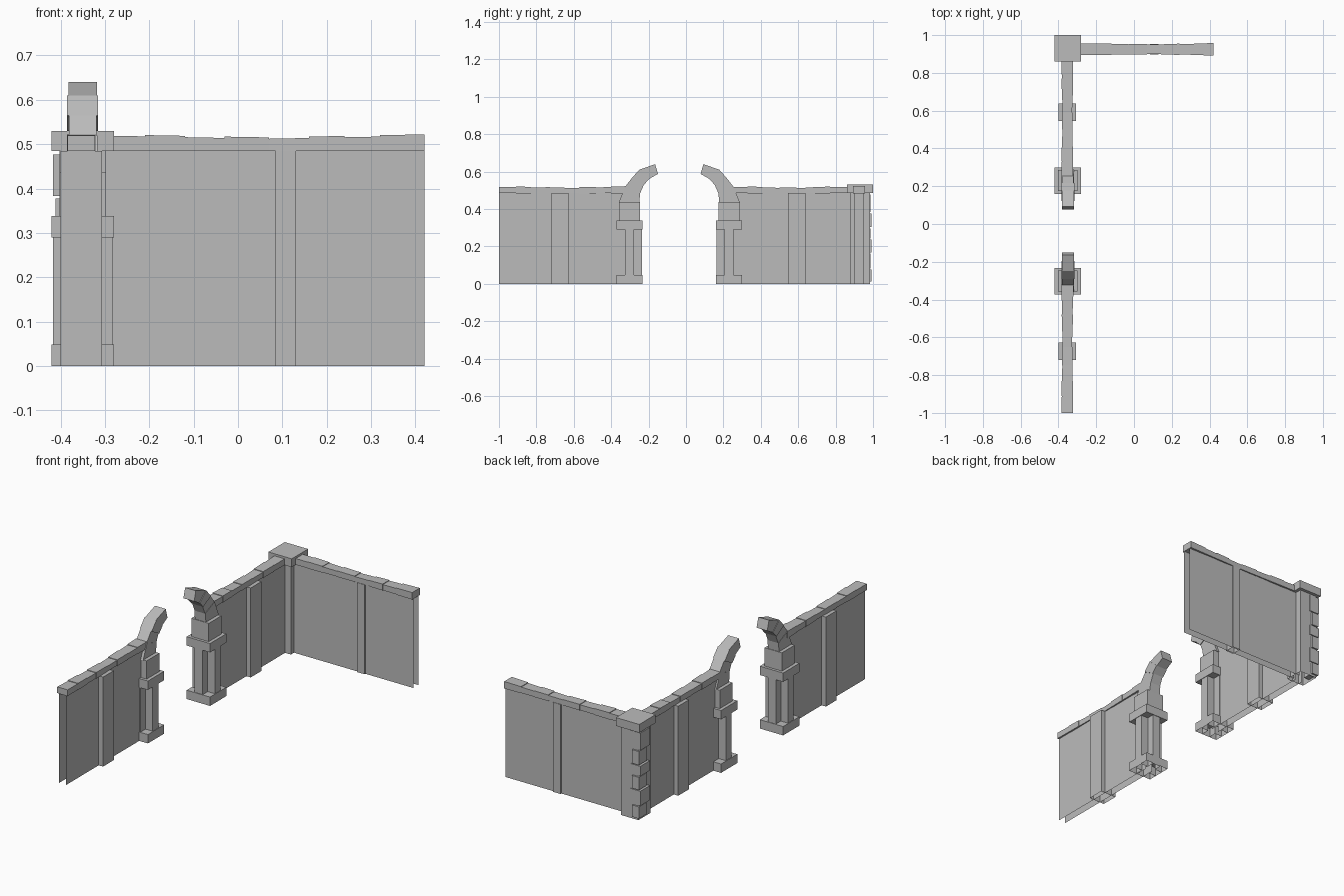
import bpy, bmesh, math
from mathutils import Vector

if "Cube" in bpy.data.objects:
    bpy.data.objects.remove(bpy.data.objects["Cube"], do_unlink=True)

STONE = (0.5, 0.5, 0.5, 1.0)
stone = bpy.data.materials.new("grey_stone")
stone.use_nodes = True
stone.diffuse_color = STONE
stone.node_tree.nodes["Principled BSDF"].inputs["Base Color"].default_value = STONE

LINE_X = -0.353      # centre line of the side walls
BACK_Y = 0.925       # centre line of the back wall
MIDDLE = -0.036      # mirror plane of the gateway
WALL_TOP = 0.485


def finish(name, bm):
    bmesh.ops.recalc_face_normals(bm, faces=bm.faces)
    mesh = bpy.data.meshes.new(name)
    bm.to_mesh(mesh)
    bm.free()
    mesh.materials.append(stone)
    obj = bpy.data.objects.new(name, mesh)
    bpy.context.collection.objects.link(obj)
    return obj


def loft(name, lower, upper, open_bottom=False):
    """Solid between two matching rings of points."""
    bm = bmesh.new()
    a = [bm.verts.new(p) for p in lower]
    b = [bm.verts.new(p) for p in upper]
    n = len(a)
    for i in range(n):
        j = (i + 1) % n
        bm.faces.new((a[i], a[j], b[j], b[i]))
    bm.faces.new(b)
    if not open_bottom:
        bm.faces.new(a[::-1])
    obj = finish(name, bm)
    if open_bottom:      # keep normals outward on the open shell
        top = obj.data.polygons[-1]
        if top.normal.z < 0:
            obj.data.flip_normals()
    return obj


def box(name, x, y, z, open_bottom=False):
    ring = [(x[0], y[0]), (x[1], y[0]), (x[1], y[1]), (x[0], y[1])]
    return loft(name, [(*p, z[0]) for p in ring], [(*p, z[1]) for p in ring], open_bottom)


def around(c, r):
    return (c - r, c + r)


def wall(name, along_x, start, end, centre):
    """Two thin sheets, open at the ends and the bottom."""
    bm = bmesh.new()
    for side in (-0.021, 0.021):
        pts = [(start, 0), (end, 0), (end, WALL_TOP), (start, WALL_TOP)]
        if (side > 0) == along_x:
            pts.reverse()
        quad = [(s, centre + side, z) if along_x else (centre + side, s, z) for s, z in pts]
        bm.faces.new([bm.verts.new(q) for q in quad])
    mesh = bpy.data.meshes.new(name)
    bm.to_mesh(mesh)
    bm.free()
    mesh.materials.append(stone)
    bpy.context.collection.objects.link(bpy.data.objects.new(name, mesh))


def coping(name, along_x, bounds, centre):
    """Row of slightly uneven stones, slimmer and lower mid-wall."""
    first, last = bounds[0], bounds[-1]

    def wave(s):
        return abs(2 * (s - first) / (last - first) - 1)

    for i, (s0, s1) in enumerate(zip(bounds, bounds[1:])):
        rings = []
        for s in (s0, s1):
            w = 0.025 + 0.006 * wave(s) + 0.0015 * (i % 2)
            top = 0.512 + 0.007 * wave(s) + 0.003 * (i % 2)
            bottom = WALL_TOP - 0.001 * (i % 2)
            prof = [(-w, bottom), (w, bottom), (w, top), (-w, top)]
            rings.append([(s, centre + o, z) if along_x else (centre + o, s, z) for o, z in prof])
        loft(f"{name}_stone_{i + 1}", *rings)


# Walls
wall("front_side_wall", False, -1.0, -0.30, LINE_X)
wall("rear_side_wall", False, 0.23, 0.90, LINE_X)
wall("back_wall", True, -0.32, 0.42, BACK_Y)

# Coping stones
coping("front_side_coping", False, [-1, -0.91, -0.83, -0.75, -0.65, -0.57, -0.48, -0.4, -0.32], LINE_X)
coping("rear_side_coping", False, [0.25, 0.33, 0.41, 0.5, 0.59, 0.68, 0.77, 0.87], LINE_X)
coping("back_coping", True, [-0.29, -0.21, -0.12, -0.03, 0.07, 0.16, 0.24, 0.32, 0.42], BACK_Y)

# Wall pilasters
for name, y in (("front_pilaster", -0.673), ("rear_pilaster", 0.592)):
    box(name, around(LINE_X, 0.047), around(y, 0.046), (0, WALL_TOP), True)
box("back_wall_pilaster", (0.085, 0.131), around(BACK_Y, 0.028), (0, WALL_TOP), True)

# Corner pillar with cap and quoins
box("corner_pillar", around(-0.35, 0.0525), around(0.93, 0.0525), (0, WALL_TOP), True)
box("corner_cap", around(-0.35, 0.07), around(0.93, 0.07), (WALL_TOP, 0.53))
levels = [0.01, 0.08, 0.165, 0.24, 0.30, 0.38, 0.48]
for i, (z0, z1) in enumerate(zip(levels, levels[1:])):
    odd = i % 2
    box(f"quoin_{i + 1}", (-0.411 - 0.006 * odd, -0.37 + 0.012 * odd),
        (0.925 - 0.02 * odd, 0.991 - 0.004 * odd), (z0 + 0.003, z1 - 0.003))

# Gate pillars and broken arch, mirrored across the gateway
ARCH = [((-0.36, 0.435), (-0.25, 0.435)), ((-0.325, 0.52), (-0.245, 0.485)),
        ((-0.29, 0.565), (-0.225, 0.53)), ((-0.25, 0.61), (-0.195, 0.562)),
        ((-0.165, 0.64), (-0.15, 0.588))]
for side, flip in (("front", 1), ("rear", -1)):
    def my(y):
        return MIDDLE + flip * (y - MIDDLE)

    py = my(-0.302)
    cx = -0.35
    box(f"{side}_gate_base", around(cx, 0.07), around(py, 0.07), (0, 0.048), True)
    # cross-shaped shaft
    r, t = 0.067, 0.024
    cross = []
    for k in range(4):
        c, s = round(math.cos(k * math.pi / 2)), round(math.sin(k * math.pi / 2))
        for u, v in ((r, -t), (r, t), (t, t)):
            cross.append((cx + u * c - v * s, py + u * s + v * c))
    loft(f"{side}_gate_shaft", [(*p, 0) for p in cross], [(*p, 0.30) for p in cross], True)
    box(f"{side}_gate_collar", around(cx, 0.07), around(py, 0.07), (0.29, 0.338))
    box(f"{side}_gate_block", around(cx, 0.052), around(py, 0.055), (0.338, 0.437))
    # arch stones
    for i, (lo, hi) in enumerate(zip(ARCH, ARCH[1:])):
        w = (0.033, 0.031, 0.035, 0.032)[i]
        rings = []
        for outer, inner in (lo, hi):
            rings.append([Vector((cx + sx * w, my(p[0]), p[1]))
                          for sx, p in ((-1, outer), (1, outer), (1, inner), (-1, inner))])
        loft(f"{side}_arch_stone_{i + 1}", *rings)
